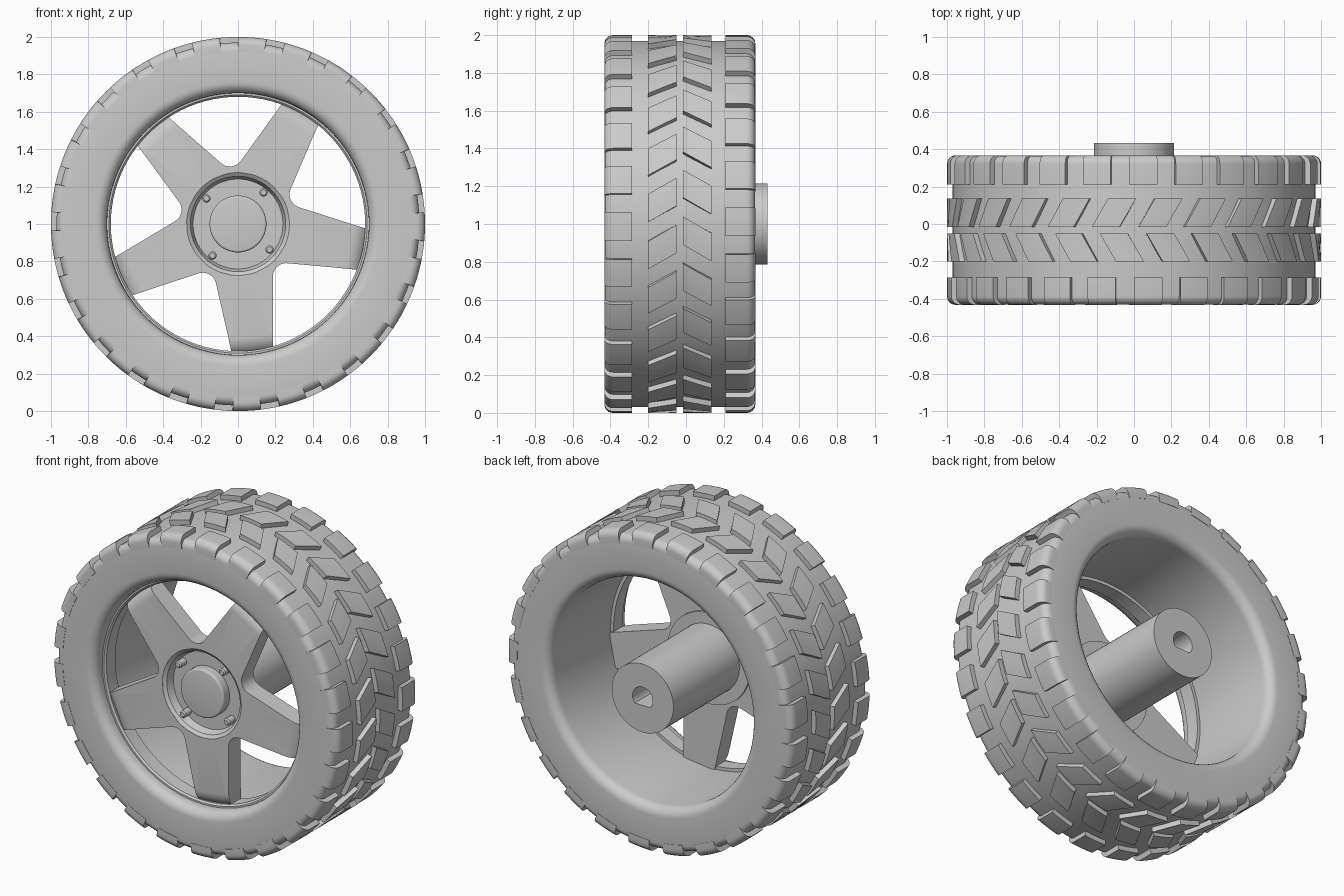
import bpy, bmesh, math
from math import cos, sin, pi, radians

if "Cube" in bpy.data.objects:
    bpy.data.objects.remove(bpy.data.objects["Cube"], do_unlink=True)

grey = bpy.data.materials.new("plain_grey")
grey.use_nodes = True
grey.diffuse_color = (0.6, 0.6, 0.6, 1)
grey.node_tree.nodes["Principled BSDF"].inputs["Base Color"].default_value = (0.6, 0.6, 0.6, 1)


def polar(r, a, y):
    """Point at radius r and angle a about the axle."""
    return (r * cos(a), y, 1 + r * sin(a))


def skin(bm, loops, close=False, cap_start=False, cap_end=False):
    """Bridge equal closed loops of points with quads."""
    rows = [[bm.verts.new(p) for p in loop] for loop in loops]
    n = len(rows[0])
    pairs = list(zip(rows, rows[1:])) + ([(rows[-1], rows[0])] if close else [])
    for a, b in pairs:
        for i in range(n):
            j = (i + 1) % n
            bm.faces.new((a[i], a[j], b[j], b[i]))
    if cap_start:
        bm.faces.new(rows[0])
    if cap_end:
        bm.faces.new(rows[-1])


def finish(bm, name):
    bmesh.ops.recalc_face_normals(bm, faces=bm.faces)
    mesh = bpy.data.meshes.new(name)
    bm.to_mesh(mesh)
    bm.free()
    obj = bpy.data.objects.new(name, mesh)
    bpy.context.collection.objects.link(obj)
    mesh.materials.append(grey)
    bpy.ops.object.select_all(action='DESELECT')
    obj.select_set(True)
    bpy.context.view_layer.objects.active = obj
    bpy.ops.object.shade_smooth_by_angle(angle=radians(35))
    return obj


def circle(r, y, n):
    return [polar(r, 2 * pi * i / n, y) for i in range(n)]


def lathe(name, profile, n=96, closed=True):
    """Turn a (radius, y) profile about the axle."""
    bm = bmesh.new()
    skin(bm, [circle(r, y, n) for r, y in profile], closed, not closed, not closed)
    return finish(bm, name)


def corner(r, y, size, a0, a1, steps=6):
    """Rounded corner of a (radius, y) profile."""
    angles = [radians(a0 + (a1 - a0) * i / steps) for i in range(steps + 1)]
    return [(r + size * cos(a), y + size * sin(a)) for a in angles]


# Tyre body: rounded shoulders, flat sidewalls and rounded inner lips
lathe("tyre", corner(.925, -.385, .045, 0, -90) + corner(.76, -.37, .06, -90, -180)
      + corner(.76, .305, .06, 180, 90) + corner(.925, .32, .045, 90, 0), 150)

# Rim ring at the front of the bore
lathe("rim_ring", [(.71, -.35), (.69, -.35), (.68, -.34), (.68, -.25), (.71, -.25)])

# Tread blocks: four rows, the middle two forming chevrons
COUNT = 25
PITCH = 2 * pi / COUNT


def tread_row(name, section, start, width, shear=0):
    bm = bmesh.new()
    y0 = section[0][1]
    for k in range(COUNT):
        loops = []
        for s in range(5):
            a = k * PITCH + start + width * s / 4
            loops.append([polar(r, a + shear * (y - y0), y) for r, y in section])
        skin(bm, loops, cap_start=True, cap_end=True)
    finish(bm, name)


def flat_section(y0, y1):
    return [(.95, y0), (1, y0), (1, y1), (.95, y1)]


front_shoulder = [(.92, -.285), (1, -.285)] + corner(.955, -.387, .045, 0, -90) + [(.92, -.432)]
back_shoulder = [(.92, .21), (1, .21)] + corner(.955, .322, .045, 0, 90) + [(.92, .367)]
tread_row("front_shoulder_blocks", front_shoulder, -.09, .152)
tread_row("back_shoulder_blocks", back_shoulder, -.063, .152)
tread_row("front_chevron_blocks", flat_section(-.20, -.05), .01, .15, .58)
tread_row("back_chevron_blocks", flat_section(-.015, .135), .14, .15, -.58)


# Five tapered spokes with filleted valleys, drawn as one star outline
def half_spoke():
    """Outline of half a spoke, from tip to valley, as (radius, angle)."""
    slope = -radians(6.3)
    pts = [(.695, 0), (.695, .055), (.695, .11), (.67, .113), (.64, .116), (.6, .12), (.5, .131)]
    # fillet arc centred on the line between two spokes
    c, rad, mid = .382, .072, radians(36)
    for i in range(8):
        t = (slope - pi / 2) + (mid - pi - slope + pi / 2) * i / 7
        pts.append((c * cos(mid) + rad * cos(t), c * sin(mid) + rad * sin(t)))
    return [(math.hypot(u, w), math.atan2(w, u)) for u, w in pts]


half = half_spoke()
spoke = [(r, -a) for r, a in reversed(half[1:-1])] + half
FRONT, BACK, HUB = -.36, -.24, .275


def ring(t, front):
    """Star loop, t = 0 at the hub edge and t = 1 at the outline."""
    loop = []
    for k in range(5):
        base = radians(60.5 + 72 * k)
        for r, a in spoke:
            rr = HUB + (r - HUB) * t
            bend = max(0, (rr * cos(a) - .62) / .075)
            y = FRONT + .05 * bend ** 2 if front else BACK
            loop.append(polar(rr, base + a, y))
    return loop


bm = bmesh.new()
steps = [0, .8, .87, .94, 1]
skin(bm, [ring(t, True) for t in steps] + [ring(t, False) for t in (1, 0)], close=True)
finish(bm, "spokes")

# Dished hub with a back flange, and the raised cap in its middle
lathe("hub_dish", [(.276, -.36), (.255, -.345), (.24, -.30), (.001, -.30),
                   (.001, -.225), (.285, -.225), (.285, -.25), (.276, -.25)])
lathe("hub_cap", [(.152, -.29), (.152, -.345)] + corner(.14, -.348, .012, 0, -90, 4), 64, False)

# Four wheel studs
bm = bmesh.new()
for k in range(4):
    x, _, z = polar(.217, radians(51 + 90 * k), 0)
    levels = [(.022, -.29), (.022, -.352), (.015, -.36)]
    skin(bm, [[(x + r * cos(i * pi / 8), y, z + r * sin(i * pi / 8)) for i in range(16)]
              for r, y in levels], cap_start=True, cap_end=True)
finish(bm, "wheel_studs")


# Axle sleeve with a D-shaped bore
def bore(y):
    return [(x, y, max(z, .955)) for x, _, z in circle(.07, y, 64)]


bm = bmesh.new()
skin(bm, [circle(.215, -.24, 64), circle(.215, .432, 64), bore(.432), bore(.05)],
     cap_start=True, cap_end=True)
finish(bm, "axle_sleeve")
